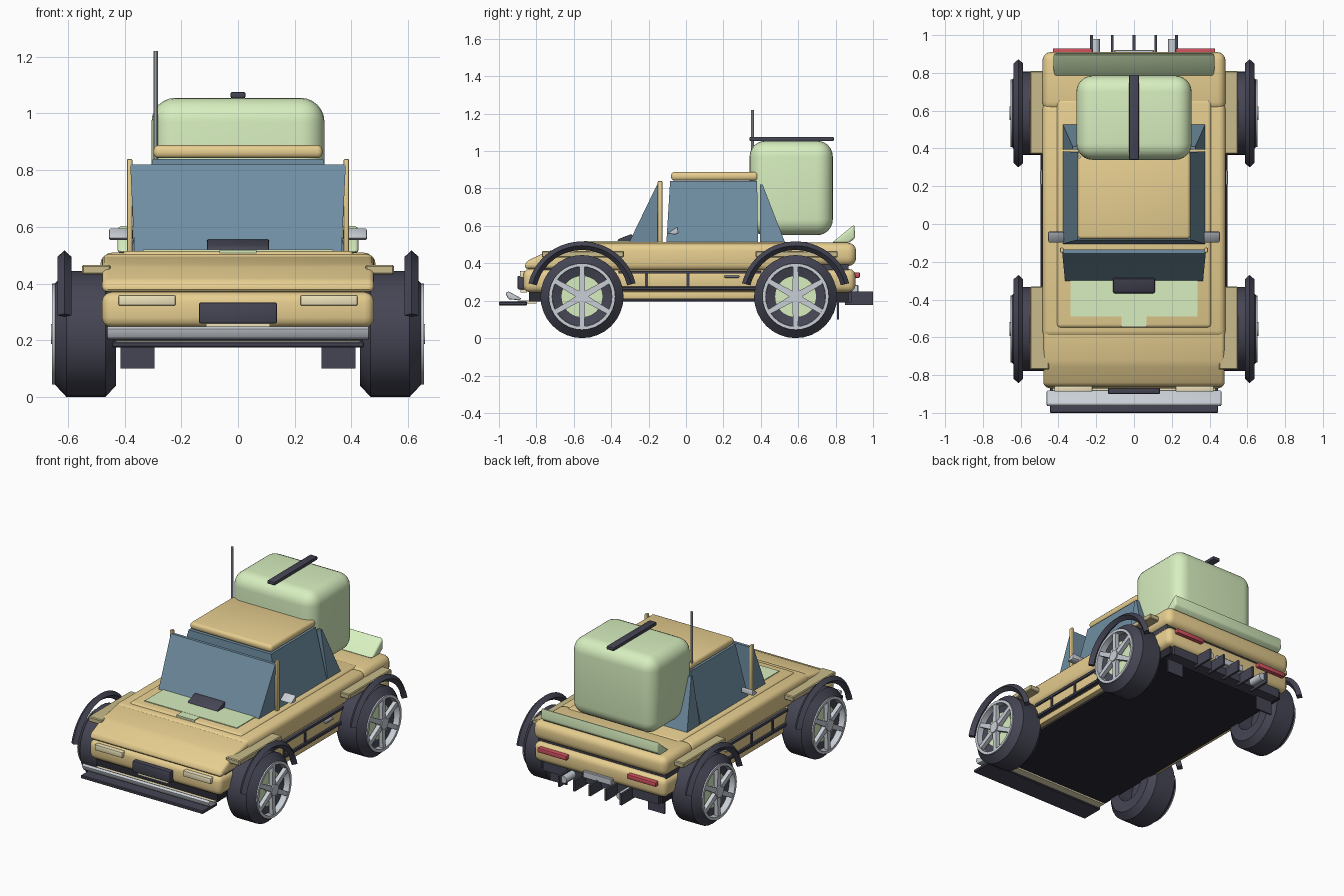
import bpy, bmesh, math
from math import pi, sin, cos

if "Cube" in bpy.data.objects:
    bpy.data.objects.remove(bpy.data.objects["Cube"])

COL = {"tan": (0.80, 0.62, 0.28), "green": (0.68, 0.86, 0.52), "glass": (0.16, 0.27, 0.36),
       "dark": (0.06, 0.06, 0.09), "silver": (0.58, 0.62, 0.67), "red": (0.62, 0.08, 0.11),
       "cream": (0.85, 0.77, 0.5), "black": (0.025, 0.025, 0.035), "olive": (0.58, 0.5, 0.26)}
MATS = {}
for k, c in COL.items():
    MATS[k] = bpy.data.materials.new(k)
    MATS[k].diffuse_color = (*c, 1)


def finish(name, verts, faces, mat, bev=0, seg=3, ang=35):
    bm = bmesh.new()
    vs = [bm.verts.new(v) for v in verts]
    for f in faces:
        bm.faces.new([vs[i] for i in f])
    bmesh.ops.recalc_face_normals(bm, faces=bm.faces)
    if bev:
        bmesh.ops.bevel(bm, geom=bm.edges[:], offset=bev, segments=seg, profile=0.5,
                        affect='EDGES', clamp_overlap=True)
    me = bpy.data.meshes.new(name)
    bm.to_mesh(me)
    bm.free()
    ob = bpy.data.objects.new(name, me)
    bpy.context.collection.objects.link(ob)
    me.materials.append(MATS[mat])
    bpy.ops.object.select_all(action='DESELECT')
    ob.select_set(True)
    bpy.context.view_layer.objects.active = ob
    bpy.ops.object.shade_smooth_by_angle(angle=math.radians(ang))
    return ob


def loft(name, a, b, z0, z1, mat, bev=0, seg=3):
    """Block between bottom rectangle a and top rectangle b (x0, x1, y0, y1)."""
    v = [(x, y, z) for r, z in ((a, z0), (b, z1))
         for x, y in ((r[0], r[2]), (r[1], r[2]), (r[1], r[3]), (r[0], r[3]))]
    f = [(0, 1, 2, 3), (4, 5, 6, 7)] + [(i, (i + 1) % 4, (i + 1) % 4 + 4, i + 4) for i in range(4)]
    return finish(name, v, f, mat, bev, seg)


def box(name, x0, x1, y0, y1, z0, z1, mat, bev=0, seg=3):
    r = (min(x0, x1), max(x0, x1), y0, y1)
    return loft(name, r, r, z0, z1, mat, bev, seg)


def prism(name, prof, x0, x1, mat, bev=0, seg=3):
    """Side profile (y, z) extruded across x."""
    n = len(prof)
    v = [(x, y, z) for x in (x0, x1) for y, z in prof]
    f = [tuple(range(n)), tuple(range(n, 2 * n))]
    f += [(i, (i + 1) % n, (i + 1) % n + n, i + n) for i in range(n)]
    return finish(name, v, f, mat, bev, seg)


def ring(name, prof, c, s, mat, n=32, a0=0.0, a1=2 * pi, ang=35):
    """Closed section (x, radius) swept about the x axis through c = (y, z)."""
    full = a1 - a0 > 6.2
    m, k = len(prof), n if full else n + 1
    v, f = [], []
    for i in range(k):
        a = a0 + (a1 - a0) * i / n
        v += [(s * x, c[0] + r * cos(a), c[1] + r * sin(a)) for x, r in prof]
    for i in range(n):
        for j in range(m):
            p, q, j2 = i * m, (i + 1) % k * m, (j + 1) % m
            f.append((p + j, p + j2, q + j2, q + j))
    if not full:
        f += [tuple(range(m)), tuple(range((k - 1) * m, k * m))]
    return finish(name, v, f, mat, ang=ang)


def rod(name, p, axis, length, r, mat, n=16):
    v, f = [], [tuple(range(n)), tuple(range(n, 2 * n))]
    for d in (0, length):
        for i in range(n):
            u, w = r * cos(2 * pi * i / n), r * sin(2 * pi * i / n)
            o = {'x': (d, u, w), 'y': (u, d, w), 'z': (u, w, d)}[axis]
            v.append(tuple(p[t] + o[t] for t in range(3)))
    f += [(i, (i + 1) % n, (i + 1) % n + n, i + n) for i in range(n)]
    return finish(name, v, f, mat)


# chassis and body shells
box("chassis", -0.44, 0.44, -0.84, 0.87, 0.195, 0.28, "black")
box("lower_body", -0.48, 0.48, -0.87, 0.905, 0.245, 0.37, "tan", 0.035)
box("body_seam", -0.465, 0.465, -0.8, 0.87, 0.34, 0.41, "dark")
box("upper_body", -0.485, 0.485, -0.60, 0.64, 0.36, 0.505, "tan", 0.035)
box("rear_deck", -0.485, 0.485, 0.60, 0.91, 0.385, 0.51, "tan", 0.045, 4)
prism("hood", [(-0.865, 0.37), (-0.855, 0.41), (-0.74, 0.465), (-0.54, 0.505), (-0.54, 0.37)],
      -0.48, 0.48, "tan", 0.02)
box("cabin_tub", -0.41, 0.41, -0.55, 0.66, 0.44, 0.515, "tan", 0.02)
box("hood_panel", -0.335, 0.335, -0.49, -0.28, 0.49, 0.52, "green")
box("hood_panel_tongue", -0.065, 0.065, -0.545, -0.485, 0.49, 0.519, "green")
prism("hood_scoop", [(-0.37, 0.515), (-0.36, 0.53), (-0.29, 0.557), (-0.275, 0.515)],
      -0.11, 0.11, "dark", 0.006, 2)

# cabin glass, roof and pillars
loft("windshield", (-0.365, 0.365, -0.305, -0.135), (-0.38, 0.38, -0.155, -0.135), 0.51, 0.82, "glass")
loft("side_windows", (-0.378, 0.378, -0.105, 0.385), (-0.30, 0.30, -0.085, 0.38), 0.51, 0.84, "glass")
loft("rear_window", (-0.378, 0.378, 0.395, 0.53), (-0.325, 0.325, 0.395, 0.41), 0.51, 0.82, "glass")
box("roof", -0.298, 0.298, -0.08, 0.385, 0.842, 0.888, "tan", 0.018)

# cargo pod, strap, antenna and spoiler
box("cargo_pod", -0.305, 0.305, 0.34, 0.785, 0.55, 1.055, "green", 0.085, 6)
box("pod_strap", -0.026, 0.026, 0.34, 0.79, 1.053, 1.076, "dark", 0.006, 2)
rod("antenna", (-0.29, 0.355, 0.7), 'z', 0.52, 0.008, "silver", 10)
prism("rear_spoiler", [(0.78, 0.51), (0.9, 0.607), (0.905, 0.535), (0.87, 0.508)],
      -0.425, 0.425, "green", 0.012)

# nose
box("front_splitter", -0.445, 0.445, -1.0, -0.85, 0.175, 0.195, "dark", 0.004, 1)
box("splitter_strip", -0.43, 0.43, -0.9, -0.8, 0.185, 0.2, "cream")
prism("front_bumper", [(-0.965, 0.24), (-0.95, 0.25), (-0.88, 0.212), (-0.89, 0.202), (-0.95, 0.208)],
      -0.462, 0.462, "silver", 0.005, 2)
box("grille", -0.138, 0.138, -0.9, -0.85, 0.26, 0.333, "dark", 0.006, 2)
box("front_plate", -0.112, 0.112, -0.885, -0.85, 0.243, 0.259, "cream")

# tail
box("rear_plate", -0.105, 0.105, 0.88, 0.922, 0.24, 0.285, "silver", 0.004, 1)
box("rear_valance", -0.42, 0.42, 0.80, 0.885, 0.19, 0.26, "dark")
for i, x in enumerate((-0.225, -0.115, 0, 0.115, 0.225)):
    box(f"diffuser_fin_{i}", x - 0.007, x + 0.007, 0.85, 1.0, 0.177, 0.25, "dark")

# paired parts
for s, side in ((-1, "left"), (1, "right")):
    box(side + "_pillar", s * 0.372, s * 0.392, -0.152, -0.125, 0.5, 0.84, "tan", 0.007, 2)
    box(side + "_headlight", s * 0.22, s * 0.422, -0.888, -0.85, 0.322, 0.36, "cream", 0.006, 2)
    box(side + "_tail_light", s * 0.22, s * 0.43, 0.88, 0.93, 0.322, 0.352, "red", 0.006, 2)
    rod(side + "_exhaust", (s * 0.205, 0.84, 0.222), 'y', 0.14, 0.024, "silver")
    box(side + "_mud_flap", s * 0.295, s * 0.415, 0.808, 0.818, 0.10, 0.25, "dark")
    prism(side + "_mirror", [(-0.1, 0.56), (-0.045, 0.597), (-0.04, 0.56), (-0.06, 0.553)],
          s * 0.37, s * 0.455, "silver", 0.006, 2)
    # sill and door trim
    box(side + "_sill", s * 0.40, s * 0.475, -0.4, 0.42, 0.208, 0.25, "tan", 0.008, 2)
    box(side + "_sill_strip", s * 0.46, s * 0.495, -0.36, 0.40, 0.255, 0.275, "dark", 0.004, 1)
    box(side + "_upper_strip", s * 0.46, s * 0.488, -0.36, 0.40, 0.345, 0.36, "dark")
    for i, y in enumerate((-0.21, 0.01)):
        box(f"{side}_door_line_{i}", s * 0.47, s * 0.487, y - 0.008, y + 0.008, 0.27, 0.35, "dark")
    box(side + "_door_handle", s * 0.47, s * 0.497, 0.205, 0.285, 0.322, 0.336, "silver", 0.004, 1)

    # wheels with fenders
    for y, end in ((-0.556, "front"), (0.586, "rear")):
        nm, c = f"{end}_{side}", (y, 0.222)
        ring(nm + "_tyre", [(0.43, 0.11), (0.43, 0.182), (0.468, 0.222), (0.605, 0.222),
                            (0.646, 0.178), (0.646, 0.168), (0.615, 0.16), (0.60, 0.11)],
             c, s, "dark", 32, ang=30)
        rod(nm + "_wheel_back", (0.57 * s - 0.03, *c), 'x', 0.06, 0.165, "dark", 32)
        rod(nm + "_brake_disc", (0.595 * s - 0.02, *c), 'x', 0.04, 0.112, "green", 32)
        ring(nm + "_rim", [(0.60, 0.158), (0.60, 0.178), (0.655, 0.178), (0.655, 0.16)], c, s, "silver")
        rod(nm + "_hub", (0.635 * s - 0.024, *c), 'x', 0.048, 0.036, "silver", 16)
        for k in range(6):
            a = k * pi / 3 + pi / 2
            pts = [(r * cos(a) - w * sin(a), r * sin(a) + w * cos(a))
                   for r, w in ((0.01, -0.018), (0.166, -0.013), (0.166, 0.013), (0.01, 0.018))]
            prism(f"{nm}_spoke_{k}", [(c[0] + p, c[1] + q) for p, q in pts],
                  s * 0.625, s * 0.652, "silver")
        ring(nm + "_arch", [(0.587, 0.272), (0.612, 0.295), (0.637, 0.272), (0.612, 0.249)],
             c, s, "dark", 20, math.radians(14), math.radians(166), ang=30)
        box(nm + "_fender", s * 0.45, s * 0.55, y - 0.215, y + 0.225, 0.432, 0.466, "olive", 0.005, 1)

for m in bpy.data.materials:
    if m.users and not m.is_grease_pencil:
        m.use_nodes = True
        m.node_tree.nodes["Principled BSDF"].inputs["Base Color"].default_value = m.diffuse_color
